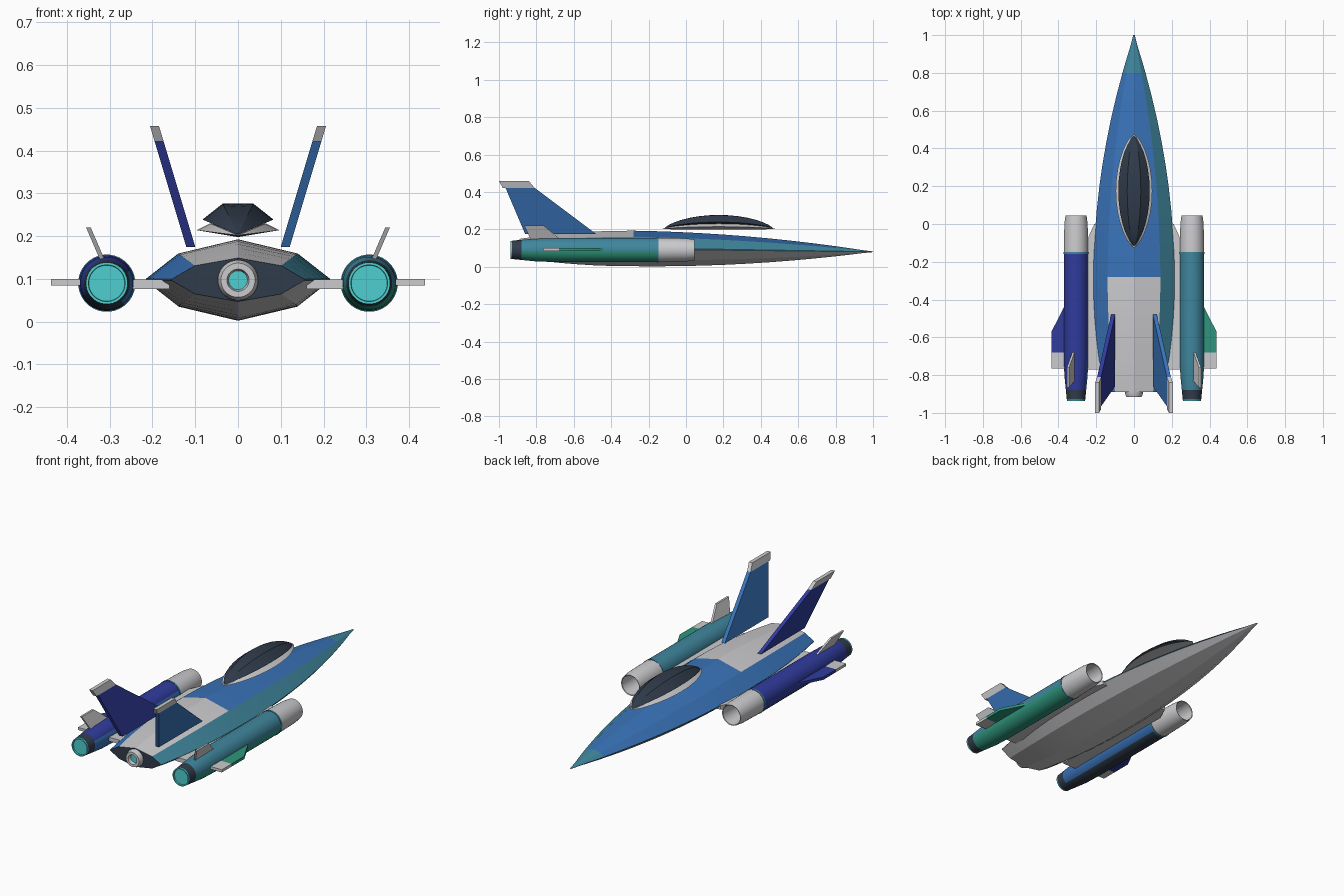
import bpy, bmesh, math
from mathutils import Vector

cube = bpy.data.objects.get("Cube")
if cube:
    bpy.data.objects.remove(cube, do_unlink=True)

COLOURS = {
    "light_grey": (0.60, 0.60, 0.62),
    "slate": (0.03, 0.045, 0.07),
    "blue": (0.04, 0.17, 0.48),
    "navy": (0.03, 0.045, 0.34),
    "teal": (0.05, 0.24, 0.34),
    "green": (0.027, 0.30, 0.20),
    "cyan": (0.08, 0.62, 0.64),
}
NAMES = list(COLOURS)
MATS = []
for name, rgb in COLOURS.items():
    m = bpy.data.materials.new(name)
    m.use_nodes = True
    m.diffuse_color = (*rgb, 1)
    m.node_tree.nodes["Principled BSDF"].inputs["Base Color"].default_value = (*rgb, 1)
    MATS.append(m)


def loft(name, rings, colour, start=None, end=None, angle=30):
    """Skin closed rings; colour is a name or a rule (ring, column, centre)."""
    bm = bmesh.new()
    vs = [[bm.verts.new(p) for p in ring] for ring in rings]
    n = len(vs[0])
    rule = colour if callable(colour) else (lambda i, j, c: colour)

    def paint(face, col):
        face.material_index = NAMES.index(col)

    for i in range(len(vs) - 1):
        for j in range(n):
            k = (j + 1) % n
            f = bm.faces.new((vs[i][j], vs[i][k], vs[i + 1][k], vs[i + 1][j]))
            paint(f, rule(i, j, f.calc_center_median()))
    for ring, row, col in ((0, vs[0], start), (len(vs) - 2, vs[-1], end)):
        f = bm.faces.new(row)
        paint(f, col or rule(ring, 0, f.calc_center_median()))
    bmesh.ops.recalc_face_normals(bm, faces=bm.faces)
    me = bpy.data.meshes.new(name)
    bm.to_mesh(me)
    bm.free()
    for m in MATS:
        me.materials.append(m)
    ob = bpy.data.objects.new(name, me)
    bpy.context.collection.objects.link(ob)
    bpy.ops.object.select_all(action="DESELECT")
    ob.select_set(True)
    bpy.context.view_layer.objects.active = ob
    bpy.ops.object.shade_smooth_by_angle(angle=math.radians(angle))
    return ob


def lathe(name, profile, x, z, colour, sides=32, **caps):
    """Revolve (y, radius) pairs about a lengthwise axis."""
    turn = [2 * math.pi * (k + 0.5) / sides for k in range(sides)]
    rings = [[(x + r * math.cos(a), y, z + r * math.sin(a)) for a in turn] for y, r in profile]
    return loft(name, rings, colour, **caps)


def plate(name, points, offset, colour):
    """Thicken a flat outline along an offset."""
    pts = [Vector(p) for p in points]
    return loft(name, [pts, [p + Vector(offset) for p in pts]], colour)


def mirrored(half):
    """Complete a half section whose first and last points lie on the axis."""
    return half + [(-x, z) for x, z in reversed(half[1:-1])]


# Fuselage: faceted section swept along an ogive
SECTION = mirrored([(0, 1), (0.65, 0.65), (1, 0.03), (1, -0.03), (0.65, -0.65), (0, -1)])


def hull_ring(y):
    if y > -0.3:
        t = (y + 0.3) / 1.3
        f, mid = max(1 - t * t, 0.02), 0.098 - 0.018 * t
        w, h = 0.215 * f, 0.095 * f
    else:
        t = (-0.3 - y) / 0.59
        w, h, mid = 0.215 - 0.06 * t * t, 0.095 - 0.044 * t * t, 0.098
    return [(w * x, y, mid + h * z) for x, z in SECTION]


def hull_colour(i, j, c):
    if 3 <= j <= 6:
        return "light_grey"
    if j in (1, 2, 7) or c.y > 0.8:
        return "teal"
    if j in (0, 9) and c.y < -0.28:
        return "light_grey"
    return "blue"


stations = [-0.89, -0.8, -0.7, -0.6, -0.5, -0.4, -0.28]
stations += [-0.16 + 0.12 * k for k in range(9)] + [0.87, 0.94, 1.0]
loft("fuselage", [hull_ring(y) for y in stations], hull_colour, start="slate", angle=20)

# Canopy and its frame: pointed lens shapes
def lens(name, half, y0, y1, base, colour):
    rings = []
    for k in range(17):
        u = -math.cos(math.pi * k / 16)
        s = max(1 - u * u, 0.01) ** 0.7
        y = (y0 + y1) / 2 + u * (y1 - y0) / 2
        rings.append([(x * s, y, base + (z - base) * s) for x, z in mirrored(half)])
    loft(name, rings, colour, angle=20)


lens("canopy_frame", [(0, 0.198), (0.097, 0.214), (0.065, 0.23), (0, 0.212)],
     -0.125, 0.475, 0.202, "light_grey")
lens("canopy_glass", [(0, 0.203), (0.083, 0.239), (0.036, 0.276), (0, 0.277)],
     -0.115, 0.465, 0.204, "slate")

# Tail nozzle
lathe("tail_nozzle", [(-0.88, 0.048), (-0.9, 0.047), (-0.917, 0.04), (-0.917, 0.026), (-0.9, 0.022)],
      0, 0.097, "light_grey", end="cyan")

POD = [(-0.1, 0.045), (0.043, 0.052), (0.045, 0.056), (0, 0.062), (-0.148, 0.065),
       (-0.148, 0.067), (-0.158, 0.067), (-0.158, 0.065), (-0.7, 0.065), (-0.8, 0.062),
       (-0.88, 0.054), (-0.93, 0.049), (-0.937, 0.049), (-0.937, 0.043), (-0.93, 0.042)]

for s, side in ((1, "left"), (-1, "right")):
    px, pz = 0.307 * s, 0.09
    paint_main = "green" if s > 0 else "navy"

    def pod_colour(i, j, c):
        if i < 4:
            return "light_grey"
        if i < 7:
            return "teal"
        if i > 10:
            return "cyan"
        if i == 10:
            return "slate"
        n = Vector((c.x - px, 0, c.z - pz)).normalized()
        if s > 0:
            return "teal" if n.z > 0 else "green"
        if n.x > 0.6 and n.z < 0.4:
            return "blue"
        return "slate" if n.z < -0.5 else "navy"

    # Engine pod
    lathe(side + "_engine_pod", POD, px, pz, pod_colour, start="slate", end="cyan")

    # Pylon joining pod and fuselage
    plate(side + "_pylon", [(s * x, y, 0.077) for x, y in
          ((0.16, 0), (0.21, 0), (0.255, -0.1), (0.255, -0.77), (0.16, -0.77))],
          (0, 0, 0.022), "light_grey")

    # Horizontal winglet, painted forward and bare aft
    plate(side + "_winglet_front", [(s * x, y, 0.085) for x, y in
          ((0.36, -0.42), (0.437, -0.57), (0.437, -0.68), (0.36, -0.68))],
          (0, 0, 0.015), paint_main)
    plate(side + "_winglet_rear", [(s * x, y, 0.085) for x, y in
          ((0.36, -0.68), (0.437, -0.68), (0.437, -0.765), (0.36, -0.765))],
          (0, 0, 0.015), "light_grey")

    # Small upright fin on the pod
    plate(side + "_pod_fin", [(s * (0.312 + 0.43 * (z - 0.145)), y, z) for y, z in
          ((-0.67, 0.145), (-0.76, 0.22), (-0.865, 0.22), (-0.83, 0.145))],
          (s * 0.011, 0, 0), "light_grey")

    # Canted tail fin with bare tip
    def fin(name, outline, colour):
        plate(name, [(s * (0.1 + 0.3 * (z - 0.175)), y, z) for y, z in outline],
              (s * 0.021, 0, 0), colour)

    fin(side + "_tail_fin", ((-0.48, 0.175), (-0.81, 0.422), (-0.965, 0.422), (-0.86, 0.175)),
        "blue" if s > 0 else "navy")
    fin(side + "_tail_fin_tip", ((-0.81, 0.422), (-0.84, 0.458), (-1.0, 0.458), (-0.98, 0.422)),
        "light_grey")
